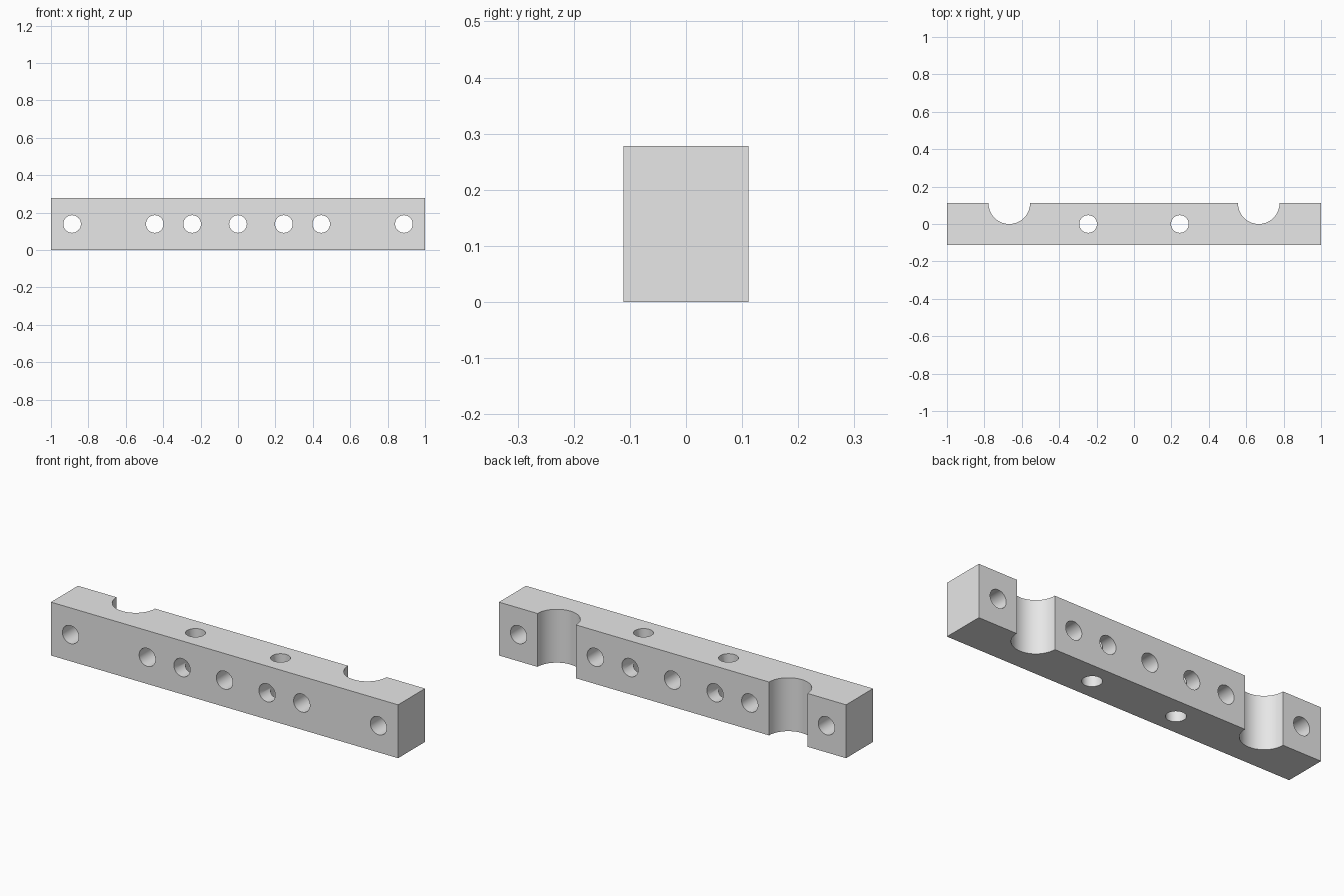
import bpy
import bmesh
from math import sin, cos, pi, radians

if "Cube" in bpy.data.objects:
    bpy.data.objects.remove(bpy.data.objects["Cube"])

HALF_L, HALF_W, HEIGHT = 1.0, 0.111, 0.278
GROOVE_X, GROOVE_R = 0.667, 0.111
HOLE_R = 0.047
MID_Z = HEIGHT / 2

grey = bpy.data.materials.new("plain grey")
grey.use_nodes = True
grey.diffuse_color = (0.8, 0.8, 0.8, 1)
grey.node_tree.nodes["Principled BSDF"].inputs["Base Color"].default_value = grey.diffuse_color


def groove(cx, steps=32):
    """Half-round notch in the back edge, traced from +x to -x."""
    return [(cx + GROOVE_R * cos(pi * i / steps), HALF_W - GROOVE_R * sin(pi * i / steps))
            for i in range(steps + 1)]


# Bar: plan outline with two half-round grooves, extruded upward
outline = [(-HALF_L, -HALF_W), (HALF_L, -HALF_W), (HALF_L, HALF_W)]
outline += groove(GROOVE_X) + groove(-GROOVE_X) + [(-HALF_L, HALF_W)]
bm = bmesh.new()
base = bm.faces.new([bm.verts.new((x, y, 0)) for x, y in outline])
top = bmesh.ops.extrude_face_region(bm, geom=[base])["geom"]
bmesh.ops.translate(bm, vec=(0, 0, HEIGHT), verts=[g for g in top if isinstance(g, bmesh.types.BMVert)])
bmesh.ops.recalc_face_normals(bm, faces=bm.faces)
mesh = bpy.data.meshes.new("bar")
bm.to_mesh(mesh)
bm.free()
bar = bpy.data.objects.new("bar", mesh)
bpy.context.collection.objects.link(bar)
mesh.materials.append(grey)


def drill(x, tilt):
    """Cut one round hole right through the bar."""
    bpy.ops.mesh.primitive_cylinder_add(vertices=48, radius=HOLE_R, depth=0.6,
                                        location=(x, 0, MID_Z), rotation=(tilt, 0, 0))
    cutter = bpy.context.object
    cutter.name = "hole_cutter"
    cutter.hide_render = True
    cutter.data.materials.append(grey)
    mod = bar.modifiers.new("hole", 'BOOLEAN')
    mod.operation = 'DIFFERENCE'
    mod.solver = 'EXACT'
    mod.object = cutter
    bpy.ops.object.select_all(action='DESELECT')
    bar.select_set(True)
    bpy.context.view_layer.objects.active = bar
    bpy.ops.object.modifier_apply(modifier=mod.name)
    bpy.data.objects.remove(cutter)


# Row of holes from front to back
for x in (-0.887, -0.445, -0.245, 0, 0.245, 0.445, 0.887):
    drill(x, radians(90))

# Two vertical holes crossing the row
for x in (-0.245, 0.245):
    drill(x, 0)

bpy.ops.object.shade_smooth_by_angle(angle=radians(30))
